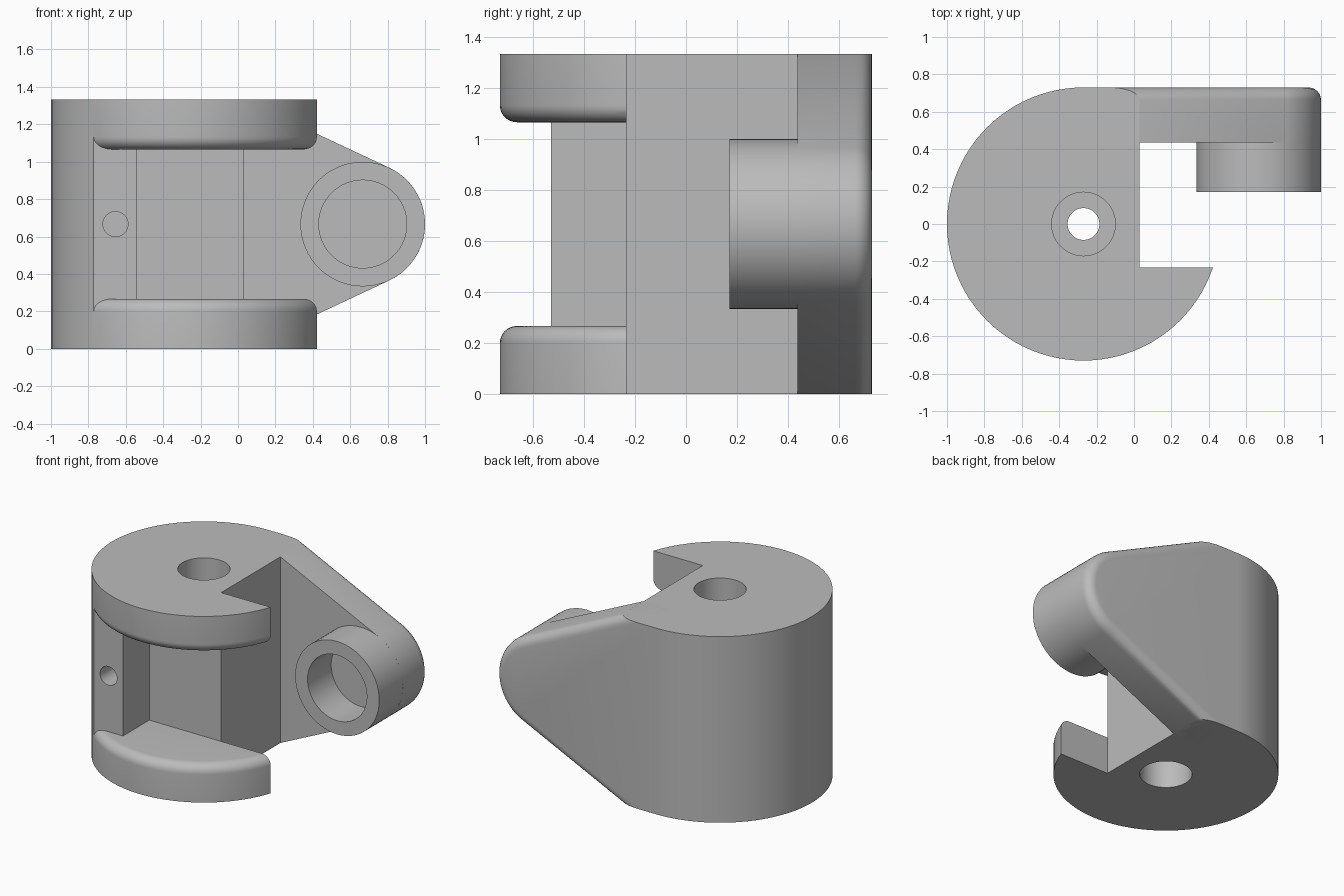
import bpy, bmesh
from math import pi, sin, cos, atan2, acos, hypot, radians
from mathutils import Matrix

if "Cube" in bpy.data.objects:
    bpy.data.objects.remove(bpy.data.objects["Cube"], do_unlink=True)

grey = bpy.data.materials.new("plain grey")
grey.use_nodes = True
colour = (0.5, 0.5, 0.5, 1)
grey.diffuse_color = colour
grey.node_tree.nodes["Principled BSDF"].inputs["Base Color"].default_value = colour

# Main sizes
H, R, CX = 1.333, 0.73, -0.27           # body height, radius and axis
LOW, HIGH = 0.267, H - 0.267            # pocket floor and ceiling
WALL_X, WALL_Y, STEP_X, STEP_Y = 0.03, -0.233, -0.54, -0.53
ARM_FRONT, FILLET = 0.437, 0.067
EX, EZ, ER = 0.667, H / 2, 0.333        # arm eye centre and radius
QUARTER = [i * pi / 16 for i in range(9)]


def finish(name, bm):
    bmesh.ops.recalc_face_normals(bm, faces=bm.faces)
    mesh = bpy.data.meshes.new(name)
    bm.to_mesh(mesh)
    bm.free()
    mesh.materials.append(grey)
    ob = bpy.data.objects.new(name, mesh)
    bpy.context.collection.objects.link(ob)
    return ob


def lathe(name, profile, place, steps=96):
    """Spin a closed (radius, height) outline about z, then place it."""
    bm = bmesh.new()
    vs = [bm.verts.new((r, 0, z)) for r, z in profile]
    edges = [bm.edges.new((vs[i - 1], vs[i])) for i in range(len(vs))
             if profile[i - 1][0] + profile[i][0] > 0]
    bmesh.ops.spin(bm, geom=vs + edges, cent=(0, 0, 0), axis=(0, 0, 1),
                   angle=2 * pi, steps=steps, use_duplicate=False)
    bmesh.ops.remove_doubles(bm, verts=bm.verts, dist=1e-5)
    bm.transform(place)
    return finish(name, bm)


def prism(points, start, end, along_y=False):
    """Extrude a flat outline along z or y."""
    bm = bmesh.new()
    put = (lambda u, v, w: (u, w, v)) if along_y else (lambda u, v, w: (u, v, w))
    face = bm.faces.new([bm.verts.new(put(u, v, start)) for u, v in points])
    out = bmesh.ops.extrude_face_region(bm, geom=[face])
    moved = [g for g in out["geom"] if isinstance(g, bmesh.types.BMVert)]
    bmesh.ops.translate(bm, verts=moved, vec=put(0, 0, end - start))
    return bm


def boolean(ob, cutter, operation="DIFFERENCE"):
    mod = ob.modifiers.new("cut", "BOOLEAN")
    mod.operation, mod.solver, mod.object = operation, "EXACT", cutter
    bpy.context.view_layer.objects.active = ob
    bpy.ops.object.modifier_apply(modifier=mod.name)
    bpy.data.objects.remove(cutter, do_unlink=True)


axis = Matrix.Translation((CX, 0, 0))
turn = Matrix.Rotation(pi / 2, 4, "X")

# Round body
body = lathe("hinge_body", [(0, 0), (R, 0), (R, H), (0, H)], axis)

# Front pocket, flaring outwards so that both flanges get a rounded rim
flare = [(R - FILLET + FILLET * sin(a), LOW - FILLET + FILLET * cos(a)) for a in QUARTER]
flare.append((R + 0.2, LOW - FILLET))
outline = [(0, LOW)] + flare + [(r, H - z) for r, z in reversed(flare)] + [(0, HIGH)]
pocket = lathe("pocket_cutter", outline, axis)
plan = [(STEP_X, WALL_Y), (2, WALL_Y), (2, -2), (-2, -2), (-2, STEP_Y), (STEP_X, STEP_Y)]
boolean(pocket, finish("pocket_plan", prism(plan, -1, 2)), "INTERSECT")
boolean(body, pocket)

# Side notch through the full height
notch = [(WALL_X, WALL_Y), (2, WALL_Y), (2, 2), (WALL_X, 2)]
boolean(body, finish("notch_cutter", prism(notch, -1, 2)))

# Pivot hole, wide through the flanges and narrow between them
WIDE, NARROW = 0.17, 0.085
hole = [(0, -1), (WIDE, -1), (WIDE, LOW), (NARROW, LOW),
        (NARROW, HIGH), (WIDE, HIGH), (WIDE, 2), (0, 2)]
boolean(body, lathe("pivot_cutter", hole, axis, 64))

# Small blind hole in the pocket step
pin = [(0, 0), (FILLET, 0), (FILLET, 1), (0, 1)]
boolean(body, lathe("pin_cutter", pin, Matrix.Translation((-0.655, -0.25, EZ)) @ turn, 32))

# Tapered arm whose edges are tangent to the round eye
dx, dz = WALL_X - EX, H - EZ
tangent = atan2(dz, dx) - acos(ER / hypot(dx, dz))
arc = [tangent * (i / 16 - 1) for i in range(33)]
side = [(CX + 0.02, 0), (WALL_X, 0)]
side += [(EX + ER * cos(a), EZ + ER * sin(a)) for a in arc]
side += [(WALL_X, H), (CX + 0.02, H)]
bm = prism(side, ARM_FRONT, R, along_y=True)
rim = [e for e in bm.edges if all(v.co.y > R - 0.01 for v in e.verts)
       and sum(v.co.x for v in e.verts) / 2 > WALL_X + 0.01]
bmesh.ops.bevel(bm, geom=rim, offset=FILLET, segments=6, profile=0.5,
                affect="EDGES", clamp_overlap=False)
arm = finish("side_arm", bm)

# Bored boss on the arm eye
BORE, LENGTH = 0.235, ARM_FRONT - 0.17
tube = [(BORE, 0), (ER, 0), (ER, LENGTH), (BORE, LENGTH)]
boss = lathe("arm_boss", tube, Matrix.Translation((EX, ARM_FRONT, EZ)) @ turn, 64)

# Smooth round faces, sharp edges
for ob in (body, arm, boss):
    bpy.ops.object.select_all(action="DESELECT")
    ob.select_set(True)
    bpy.context.view_layer.objects.active = ob
    bpy.ops.object.shade_smooth_by_angle(angle=radians(30))
